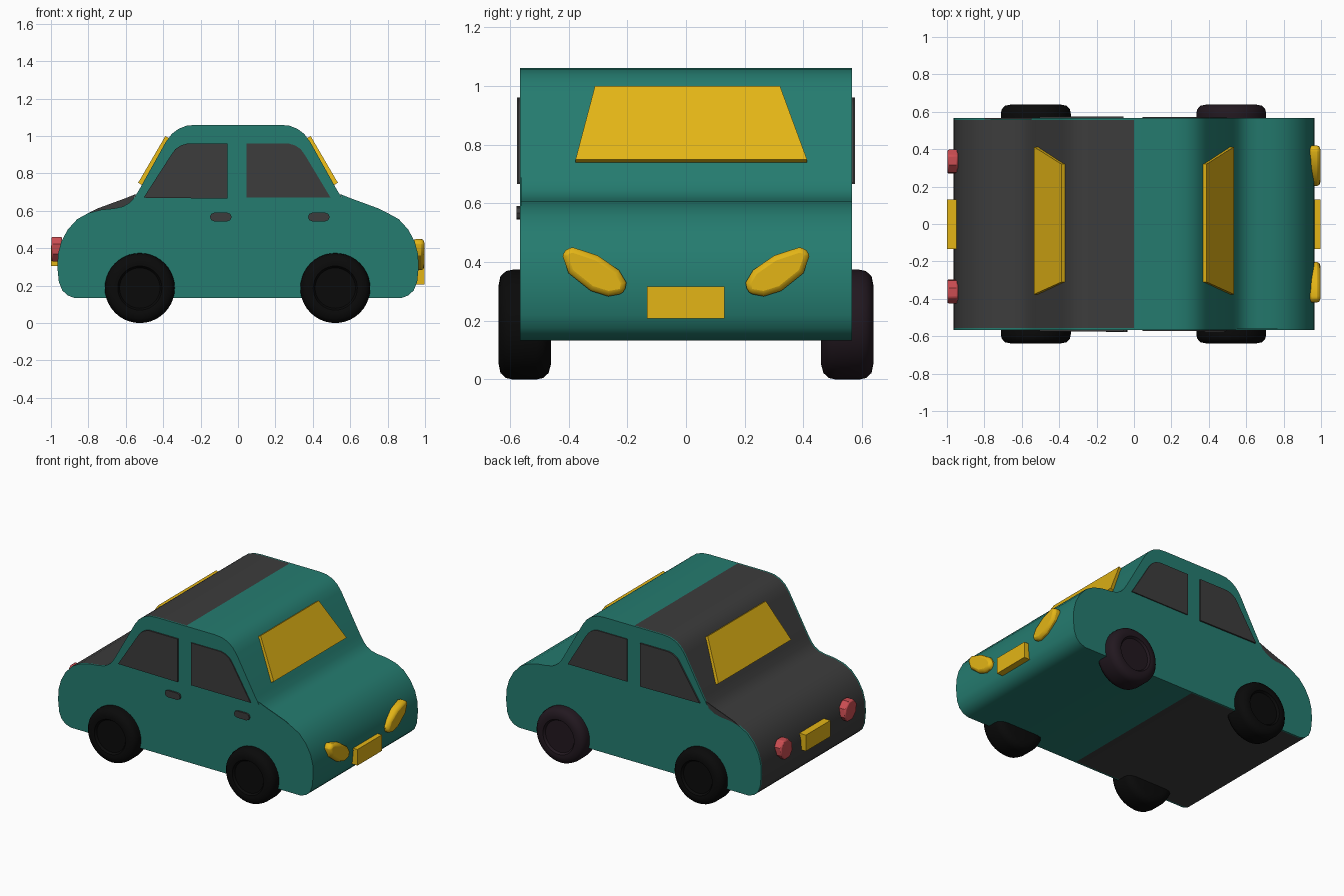
import bpy, bmesh, math
from mathutils import Vector

if "Cube" in bpy.data.objects:
    bpy.data.objects.remove(bpy.data.objects["Cube"])


def material(name, rgb):
    m = bpy.data.materials.new(name)
    m.diffuse_color = (*rgb, 1)
    m.use_nodes = True
    m.node_tree.nodes["Principled BSDF"].inputs["Base Color"].default_value = m.diffuse_color
    return m


TEAL = material("teal", (0.018, 0.20, 0.16))
DARK = material("charcoal", (0.045, 0.045, 0.045))
YELLOW = material("yellow", (0.77, 0.46, 0.008))
RED = material("red", (0.60, 0.075, 0.085))
TYRE = material("tyre_black", (0.003, 0.003, 0.003))
PLUM = material("tyre_plum", (0.016, 0.009, 0.014))


def prism(name, ring, shift, mat, bevel=0, smooth=True):
    """Solid made by pushing a planar ring of 3D points along shift."""
    bm = bmesh.new()
    face = bm.faces.new([bm.verts.new(p) for p in ring])
    ext = bmesh.ops.extrude_face_region(bm, geom=[face])
    moved = [g for g in ext["geom"] if isinstance(g, bmesh.types.BMVert)]
    bmesh.ops.translate(bm, verts=moved, vec=Vector(shift))
    bmesh.ops.recalc_face_normals(bm, faces=bm.faces)
    me = bpy.data.meshes.new(name)
    bm.to_mesh(me)
    bm.free()
    ob = bpy.data.objects.new(name, me)
    bpy.context.collection.objects.link(ob)
    me.materials.append(mat)
    if bevel:
        b = ob.modifiers.new("bevel", "BEVEL")
        b.width, b.segments, b.limit_method = bevel, 2, "ANGLE"
        b.angle_limit = math.radians(50)
    if smooth:
        bpy.ops.object.select_all(action="DESELECT")
        ob.select_set(True)
        bpy.context.view_layer.objects.active = ob
        bpy.ops.object.shade_smooth_by_angle(angle=math.radians(32))
    return ob


def side_prism(name, pts, y0, y1, mat, **kw):
    return prism(name, [(x, y0, z) for x, z in pts], (0, y1 - y0, 0), mat, **kw)


def end_prism(name, pts, x0, x1, mat, **kw):
    return prism(name, [(x0, y, z) for y, z in pts], (x1 - x0, 0, 0), mat, **kw)


# Body: half profile from roof centre down to underside centre
half = [(0, 1.06), (0.22, 1.06), (0.275, 1.055), (0.32, 1.037), (0.355, 1.01),
        (0.385, 0.97), (0.53, 0.71), (0.555, 0.67), (0.58, 0.643), (0.615, 0.623),
        (0.66, 0.613), (0.73, 0.606), (0.80, 0.588), (0.86, 0.555), (0.91, 0.50),
        (0.945, 0.435), (0.962, 0.37), (0.966, 0.30), (0.958, 0.22), (0.94, 0.175),
        (0.91, 0.147), (0.87, 0.133), (0, 0.133)]
mirrored = [(-x, z) for x, z in half]
outline = half + mirrored[-2:0:-1]
side_prism("body_front_half", half, -0.555, 0.555, TEAL)
side_prism("body_rear_half", mirrored, -0.555, 0.555, DARK)
for s, label in ((-1, "right"), (1, "left")):
    side_prism(f"side_panel_{label}", outline, s * 0.555, s * 0.566, TEAL)

# Thin webs bridging the bonnet and boot dips
web = [(0.545, 0.69), (0.60, 0.668), (0.75, 0.613), (0.80, 0.588), (0.73, 0.60),
       (0.66, 0.607), (0.61, 0.62), (0.57, 0.645)]
side_prism("bonnet_web", web, -0.566, -0.56, TEAL)
side_prism("boot_web", [(-x, z) for x, z in web], 0.56, 0.566, DARK)

# Side windows
rear_win = [(-0.505, 0.67), (-0.055, 0.665), (-0.055, 0.96), (-0.27, 0.96),
            (-0.305, 0.95), (-0.335, 0.93), (-0.36, 0.895)]
front_win = [(0.045, 0.67), (0.495, 0.67), (0.36, 0.895), (0.335, 0.93),
             (0.305, 0.95), (0.27, 0.96), (0.045, 0.96)]
for s, label in ((-1, "right"), (1, "left")):
    side_prism(f"rear_window_{label}", rear_win, s * 0.555, s * 0.576, DARK)
    side_prism(f"front_window_{label}", front_win, s * 0.555, s * 0.573, DARK)

# Door handles, one side only
for i, cx in enumerate((-0.092, 0.432)):
    pill = [(cx + sx * 0.035 + 0.023 * math.cos(a), 0.567 + 0.023 * math.sin(a))
            for sx, start in ((1, -90), (-1, 90))
            for a in (math.radians(start + 45 * k) for k in range(5))]
    side_prism(f"door_handle_{i}", pill, -0.56, -0.578, DARK)

# Windscreen and rear screen slabs
for s, label in ((1, "windscreen"), (-1, "rear_screen")):
    ring = [(s * 0.388, -0.31, 1.0), (s * 0.388, 0.32, 1.0),
            (s * 0.534, 0.412, 0.75), (s * 0.534, -0.376, 0.75)]
    prism(label, ring, (-s * 0.026, 0, -0.015), YELLOW, smooth=False)

# Headlights
lamp = [(0.42, 0.42), (0.415, 0.443), (0.385, 0.45), (0.30, 0.422), (0.228, 0.372),
        (0.203, 0.33), (0.21, 0.293), (0.265, 0.283), (0.325, 0.302), (0.40, 0.362)]
for s, label in ((-1, "right"), (1, "left")):
    end_prism(f"headlight_{label}", [(s * y, z) for y, z in lamp], 0.935, 0.996,
              YELLOW, bevel=0.018)

# Tail lights
for cy, s, label in ((-0.36, -1, "right"), (0.333, 1, "left")):
    tail = [(cy + s * (0.066 * math.cos(a) + 0.008 * math.sin(a)), 0.395 + 0.071 * math.sin(a))
            for a in (math.radians(22.5 + 45 * k) for k in range(8))]
    end_prism(f"tail_light_{label}", tail, -0.94, -0.998, RED, bevel=0.008)

# Number plates
for label, x0, x1, z0, z1 in (("front_plate", 0.95, 0.998, 0.207, 0.317),
                              ("rear_plate", -0.95, -1.0, 0.305, 0.415)):
    end_prism(label, [(-0.133, z0), (0.131, z0), (0.131, z1), (-0.133, z1)],
              x0, x1, YELLOW, smooth=False)

# Wheels: lathed tyre section with a shallow recessed hub
section = [(0, 0.46), (0.135, 0.46), (0.165, 0.468), (0.182, 0.487), (0.187, 0.51),
           (0.187, 0.59), (0.182, 0.613), (0.165, 0.632), (0.135, 0.638),
           (0.118, 0.636), (0.108, 0.622), (0, 0.622)]


def wheel(name, x, s, mat):
    bm = bmesh.new()
    vs = [bm.verts.new((r, s * y, 0)) for r, y in section]
    edges = [bm.edges.new(p) for p in zip(vs, vs[1:])]
    bmesh.ops.spin(bm, geom=vs + edges, cent=(0, 0, 0), axis=(0, 1, 0),
                   angle=math.tau, steps=40)
    bmesh.ops.remove_doubles(bm, verts=bm.verts, dist=1e-5)
    bmesh.ops.recalc_face_normals(bm, faces=bm.faces)
    me = bpy.data.meshes.new(name)
    bm.to_mesh(me)
    bm.free()
    me.materials.append(mat)
    ob = bpy.data.objects.new(name, me)
    ob.location = (x, 0, 0.187)
    bpy.context.collection.objects.link(ob)
    bpy.ops.object.select_all(action="DESELECT")
    ob.select_set(True)
    bpy.context.view_layer.objects.active = ob
    bpy.ops.object.shade_smooth_by_angle(angle=math.radians(40))


for x, end in ((0.52, "front"), (-0.525, "rear")):
    for s, label in ((-1, "right"), (1, "left")):
        wheel(f"{end}_wheel_{label}", x, s, PLUM if (x > 0 and s > 0) else TYRE)
